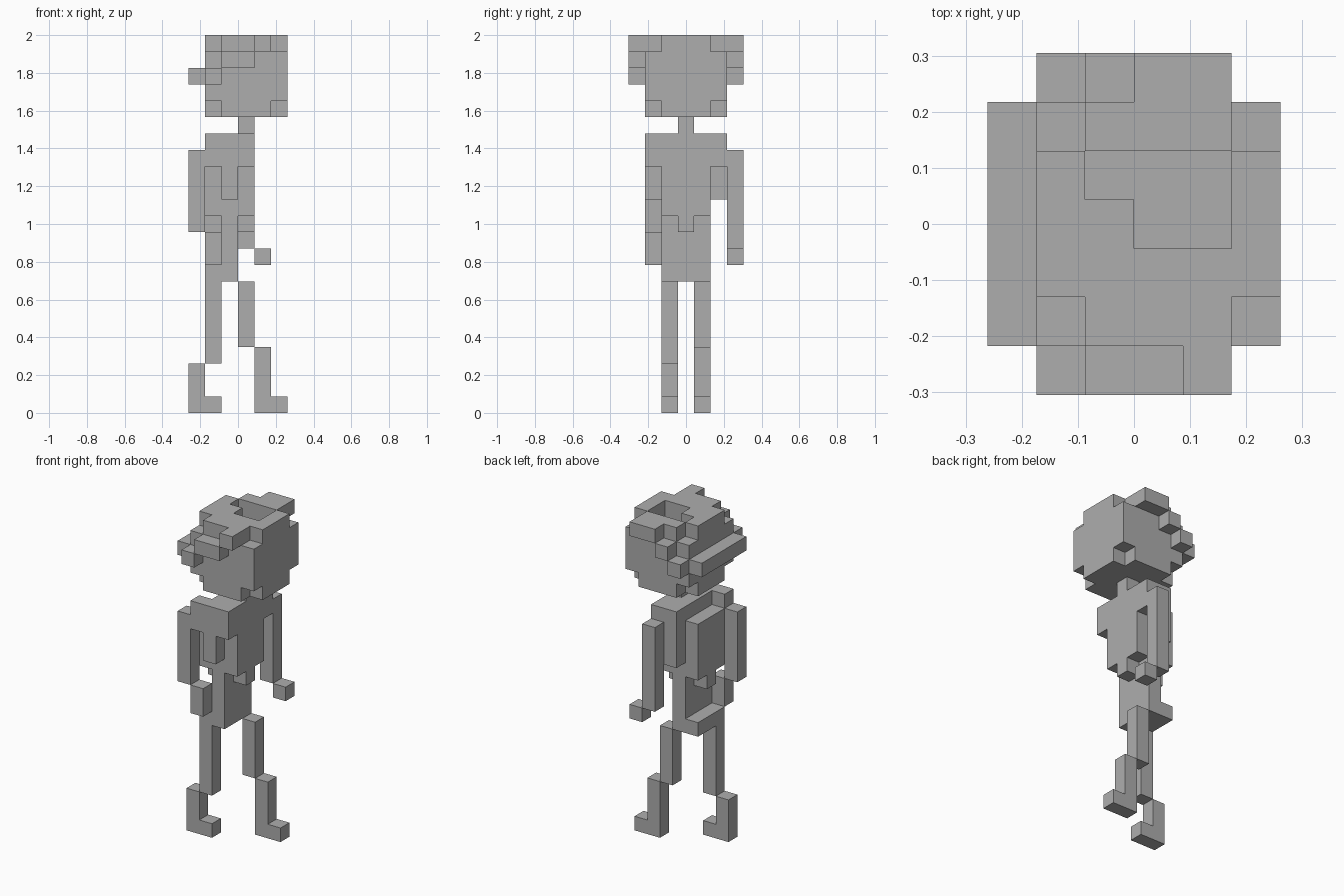
import bpy
import bmesh
from itertools import product
from mathutils import Vector

default = bpy.data.objects.get("Cube")
if default:
    bpy.data.objects.remove(default, do_unlink=True)

UNIT = 2 / 23                      # edge of one block
CENTRE = Vector((3, 3.5, 0))       # middle of the block grid

grey = bpy.data.materials.new("plain_grey")
grey.use_nodes = True
colour = (0.42, 0.42, 0.42, 1)
grey.diffuse_color = colour
grey.node_tree.nodes["Principled BSDF"].inputs["Base Color"].default_value = colour

parts = {}


def block(x, y, z):
    """Cells of a box, each axis given as a (start, end) pair."""
    return set(product(range(*x), range(*y), range(*z)))


def part(name, *blocks, cut=()):
    parts[name] = set().union(*blocks) - set(cut)


# Legs in mid stride: thigh, shin set one block off, toe in front
def leg(side, y, hip_x, shin_x, knee):
    row = (y, y + 1)
    part(side + "_thigh", block((hip_x, hip_x + 1), row, (knee, 8)))
    part(side + "_shin", block((shin_x, shin_x + 1), row, (0, knee)))
    part(side + "_foot", block((shin_x + 1, shin_x + 2), row, (0, 1)))


leg("rear", 2, 1, 0, 3)
leg("forward", 4, 3, 4, 4)

# Hips: upright core with a ledge at the back
part("hips", block((2, 3), (2, 5), (8, 12)), block((1, 2), (2, 5), (8, 9)))

# Chest with a lowered back and a pointed hem
part("chest",
     block((2, 4), (2, 5), (12, 17)),
     block((1, 2), (2, 5), (12, 16)),
     block((1, 4), (3, 4), (11, 12)))

# Shoulders with the rib under each
part("near_shoulder", block((1, 4), (1, 2), (15, 17)), block((2, 3), (1, 2), (13, 15)))
part("far_shoulder", block((2, 4), (5, 6), (15, 17)), block((2, 3), (5, 6), (13, 15)))

# Arms swing opposite to the legs
part("near_arm", block((0, 1), (1, 2), (11, 16)))
part("near_hand", block((1, 2), (1, 2), (9, 11)))
part("far_arm", block((3, 4), (6, 7), (10, 16)))
part("far_hand", block((4, 5), (6, 7), (9, 10)))

part("neck", block((3, 4), (3, 4), (17, 18)))

# Head: cube with clipped corners above and below, and an opening in the crown
corners = {(x, y, z) for x in (1, 5) for y in (1, 5) for z in (18, 22)}
opening = block((2, 5), (4, 5), (21, 23)) | block((3, 5), (3, 4), (21, 23))
part("head", block((1, 6), (1, 6), (18, 23)), cut=corners | opening)

# Band sloping down both sides of the head to the back
part("near_band",
     block((4, 5), (0, 1), (22, 23)),
     block((2, 4), (0, 1), (21, 22)),
     block((1, 2), (0, 1), (20, 21)))
part("far_band",
     block((3, 5), (6, 7), (22, 23)),
     block((2, 3), (6, 7), (21, 22)),
     block((1, 2), (6, 7), (20, 21)))
part("back_band", block((0, 1), (1, 6), (20, 21)))

# Turn the cells into meshes, keeping only the outer faces
solid = set().union(*parts.values())
AXES = [Vector(a) for a in ((1, 0, 0), (0, 1, 0), (0, 0, 1))]


def build(name, cells):
    bm = bmesh.new()
    for cell in sorted(cells):
        middle = Vector(cell) + Vector((0.5, 0.5, 0.5))
        for i, sign in product(range(3), (-1, 1)):
            normal = AXES[i] * sign
            if tuple(int(c) for c in Vector(cell) + normal) in solid:
                continue
            u, v = AXES[(i + 1) % 3], AXES[(i + 2) % 3] * sign
            ring = (-u - v, u - v, u + v, v - u)
            bm.faces.new([bm.verts.new((middle + (normal + r) / 2 - CENTRE) * UNIT)
                          for r in ring])
    bmesh.ops.remove_doubles(bm, verts=bm.verts, dist=UNIT / 100)
    bmesh.ops.dissolve_limit(bm, angle_limit=0.01, verts=bm.verts, edges=bm.edges)
    mesh = bpy.data.meshes.new(name)
    bm.to_mesh(mesh)
    bm.free()
    mesh.materials.append(grey)
    bpy.context.collection.objects.link(bpy.data.objects.new(name, mesh))


for part_name, part_cells in parts.items():
    build(part_name, part_cells)
